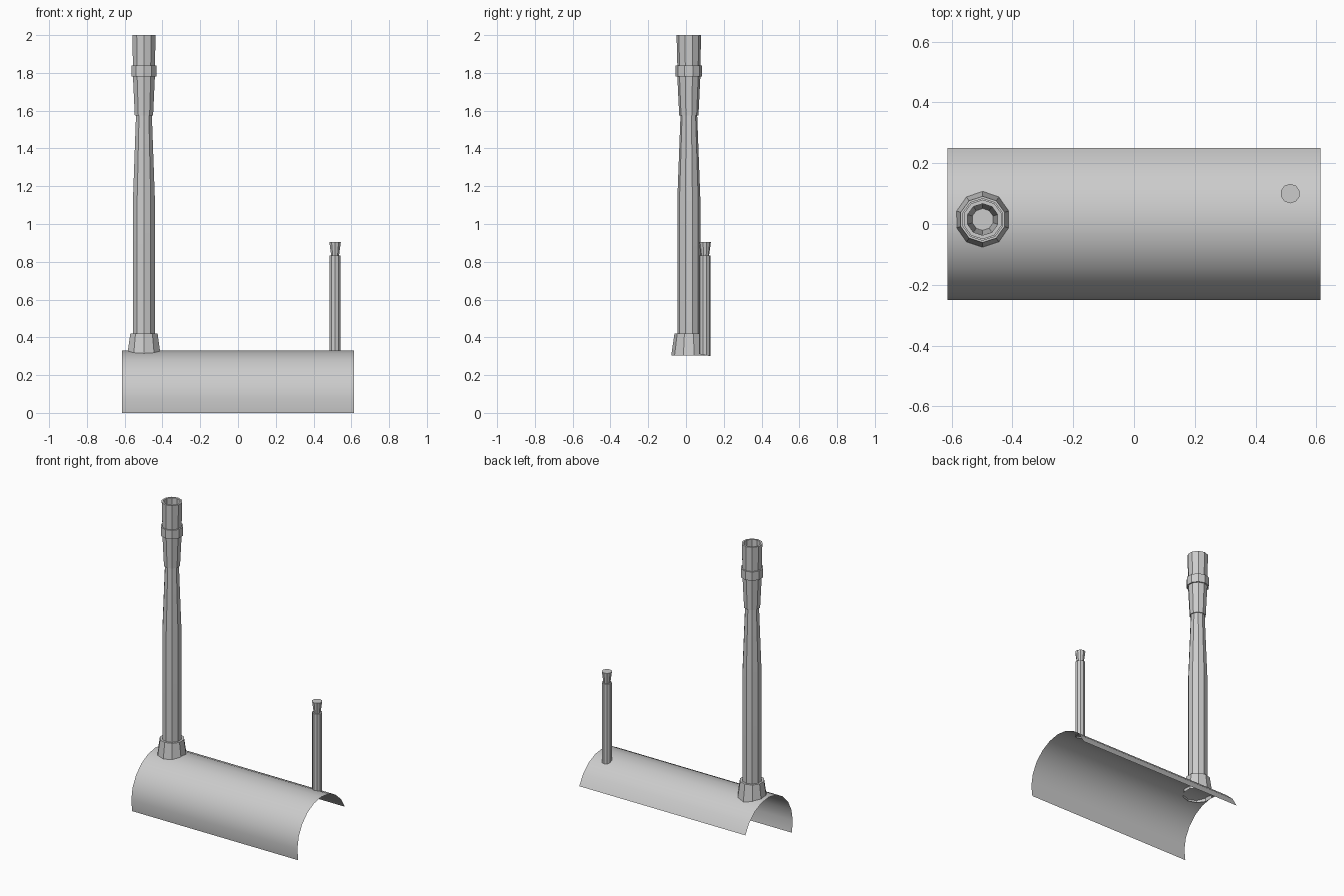
import bpy, math

if "Cube" in bpy.data.objects:
    bpy.data.objects.remove(bpy.data.objects["Cube"])


def make_object(name, verts, faces, angle=35):
    mesh = bpy.data.meshes.new(name)
    mesh.from_pydata(verts, [], faces)
    mesh.update()
    obj = bpy.data.objects.new(name, mesh)
    bpy.context.collection.objects.link(obj)
    bpy.ops.object.select_all(action='DESELECT')
    obj.select_set(True)
    bpy.context.view_layer.objects.active = obj
    bpy.ops.object.shade_smooth_by_angle(angle=math.radians(angle))
    return obj


def lathe(name, centre, profile, sides=10, cap_end=True, slope=0.0):
    """Revolve (radius, z) points; slope tilts the first ring along y."""
    cx, cy = centre
    verts, faces = [], []
    for k, (r, z) in enumerate(profile):
        for i in range(sides):
            a = math.pi / 2 + 2 * math.pi * i / sides
            dy = r * math.sin(a)
            verts.append((cx + r * math.cos(a), cy + dy,
                          z + (slope * dy if k == 0 else 0)))
    for k in range(len(profile) - 1):
        for i in range(sides):
            j = (i + 1) % sides
            faces.append((k * sides + i, k * sides + j,
                          (k + 1) * sides + j, (k + 1) * sides + i))
    if cap_end:
        n = (len(profile) - 1) * sides
        faces.append(tuple(range(n, n + sides)))
    return make_object(name, verts, faces)


# Curved sheet: a single-sided arc, longer at the front than at the back
SEGS, R, CY, CZ, HALF = 10, 0.26, 0.01, 0.07, 0.613
start, end = math.radians(195.6), math.radians(22.6)
verts, faces = [], []
for i in range(SEGS + 1):
    a = start + (end - start) * i / SEGS
    y, z = CY + R * math.cos(a), CZ + R * math.sin(a)
    verts += [(-HALF, y, z), (HALF, y, z)]
for i in range(SEGS):
    n = 2 * i
    faces.append((n, n + 1, n + 3, n + 2))
make_object("curved_roof", verts, faces)

# Tall pipe: flared foot, tapering tube, hollow collared mouth
CHIMNEY = (-0.498, 0.015)
lathe("chimney_foot", CHIMNEY,
      [(0.093, 0.305), (0.076, 0.42), (0.061, 0.42)], cap_end=False)
lathe("chimney_tube", CHIMNEY,
      [(0.061, 0.40), (0.061, 1.13), (0.044, 1.58)], cap_end=False)
lathe("chimney_mouth", CHIMNEY,
      [(0.044, 1.575), (0.051, 1.575), (0.061, 1.78), (0.070, 1.78),
       (0.070, 1.838), (0.061, 1.838), (0.065, 2.0), (0.052, 2.0),
       (0.050, 1.82), (0.036, 1.62)])

# Short pipe with a flared cap
VENT = (0.514, 0.1)
lathe("vent_pipe", VENT,
      [(0.031, 0.306), (0.031, 0.832)], slope=-0.2)
lathe("vent_cap", VENT, [(0.022, 0.832), (0.032, 0.906)])
